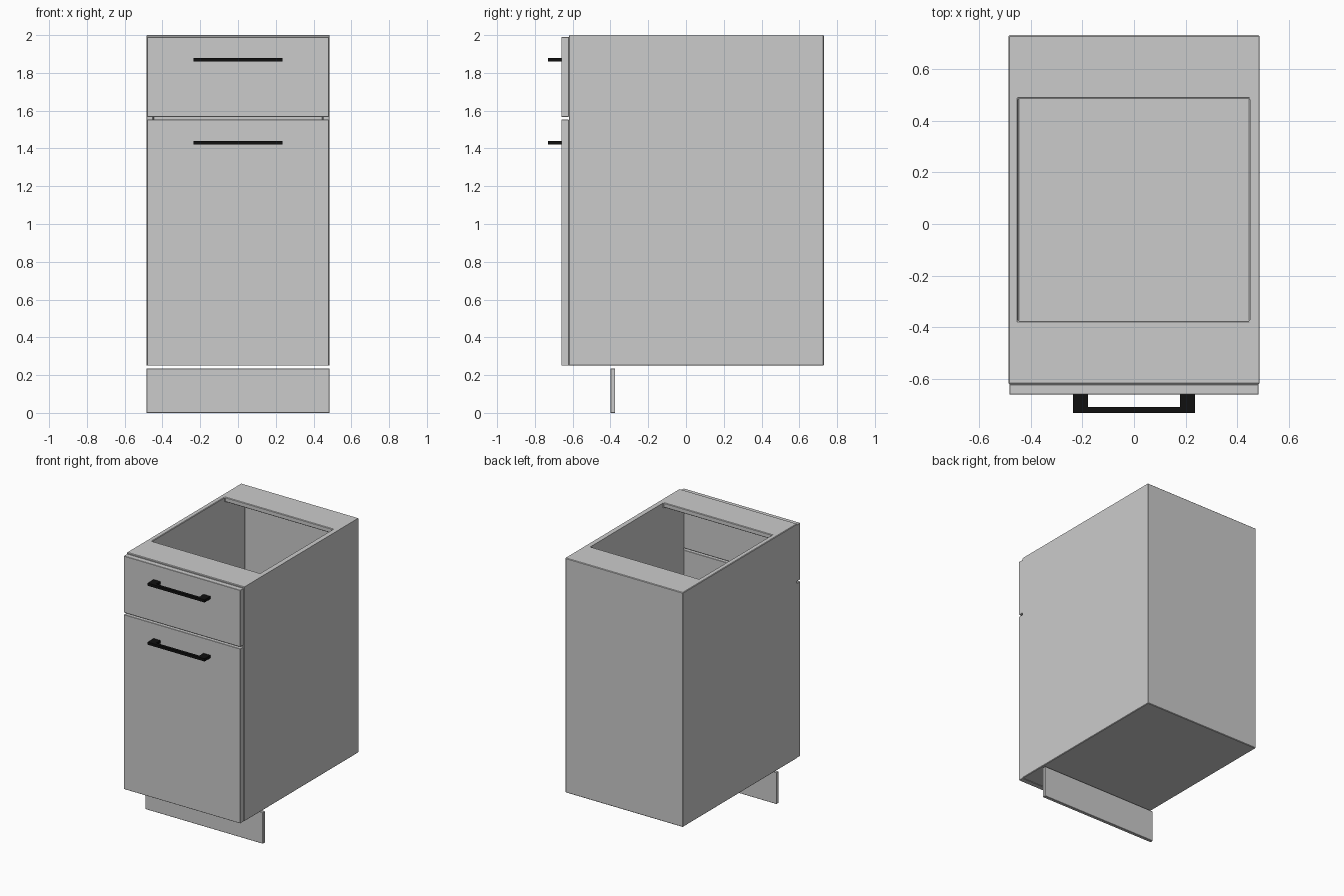
import bpy, bmesh
from mathutils import Vector

if "Cube" in bpy.data.objects:
    bpy.data.objects.remove(bpy.data.objects["Cube"])


def prism(name, pts, axis, a, b, offset=(0, 0, 0)):
    """Extrude a closed 2D profile along x (pts are y,z) or z (pts are x,y)."""
    bm = bmesh.new()
    off = Vector(offset)
    to3d = (lambda u, v: (a, u, v)) if axis == 'x' else (lambda u, v: (u, v, a))
    direction = Vector((b - a, 0, 0)) if axis == 'x' else Vector((0, 0, b - a))
    face = bm.faces.new([bm.verts.new(Vector(to3d(u, v)) + off) for u, v in pts])
    ext = bmesh.ops.extrude_face_region(bm, geom=[face])
    verts = [g for g in ext['geom'] if isinstance(g, bmesh.types.BMVert)]
    bmesh.ops.translate(bm, vec=direction, verts=verts)
    bmesh.ops.recalc_face_normals(bm, faces=bm.faces)
    mesh = bpy.data.meshes.new(name)
    bm.to_mesh(mesh)
    bm.free()
    ob = bpy.data.objects.new(name, mesh)
    bpy.context.collection.objects.link(ob)
    return ob


def box(name, half_x, y0, y1, z0, z1):
    return prism(name, [(y0, z0), (y1, z0), (y1, z1), (y0, z1)], 'x', -half_x, half_x)


def bevel(ob, width):
    m = ob.modifiers.new("edge_bevel", 'BEVEL')
    m.width = width
    m.segments = 1
    m.limit_method = 'ANGLE'


# Carcass: open front, hole in the top between two wide rails
carcass = box("carcass", 0.485, -0.62, 0.73, 0.25, 2.0)
cutter = prism("carcass_cutter",
               [(-0.8, 0.285), (0.718, 0.285), (0.718, 1.965), (0.485, 1.965),
                (0.485, 2.1), (-0.375, 2.1), (-0.375, 1.965), (-0.8, 1.965)],
               'x', -0.448, 0.448)
cut = carcass.modifiers.new("hollow", 'BOOLEAN')
cut.operation = 'DIFFERENCE'
cut.solver = 'EXACT'
cut.object = cutter
bpy.context.view_layer.objects.active = carcass
bpy.ops.object.modifier_apply(modifier=cut.name)
bpy.data.objects.remove(cutter)
bevel(carcass, 0.004)

# Drawer front, door and recessed kick board
for name, hx, y0, y1, z0, z1 in [
    ("drawer_front", 0.481, -0.66, -0.62, 1.567, 1.99),
    ("door_front", 0.481, -0.66, -0.62, 0.25, 1.553),
    ("kick_board", 0.485, -0.40, -0.375, 0.0, 0.235),
]:
    bevel(box(name, hx, y0, y1, z0, z1), 0.002)

# Black U-shaped handles
black = bpy.data.materials.new("black_metal")
black.diffuse_color = (0.005, 0.005, 0.005, 1)
black.use_nodes = True
black.node_tree.nodes["Principled BSDF"].inputs["Base Color"].default_value = black.diffuse_color
half = [(0.235, -0.73), (0.235, -0.66), (0.178, -0.66), (0.178, -0.708)]
profile = half + [(-x, y) for x, y in reversed(half)]
for name, z in (("drawer_handle", 1.87), ("door_handle", 1.43)):
    handle = prism(name, profile, 'z', -0.01, 0.01, (0, 0, z))
    handle.data.materials.append(black)
